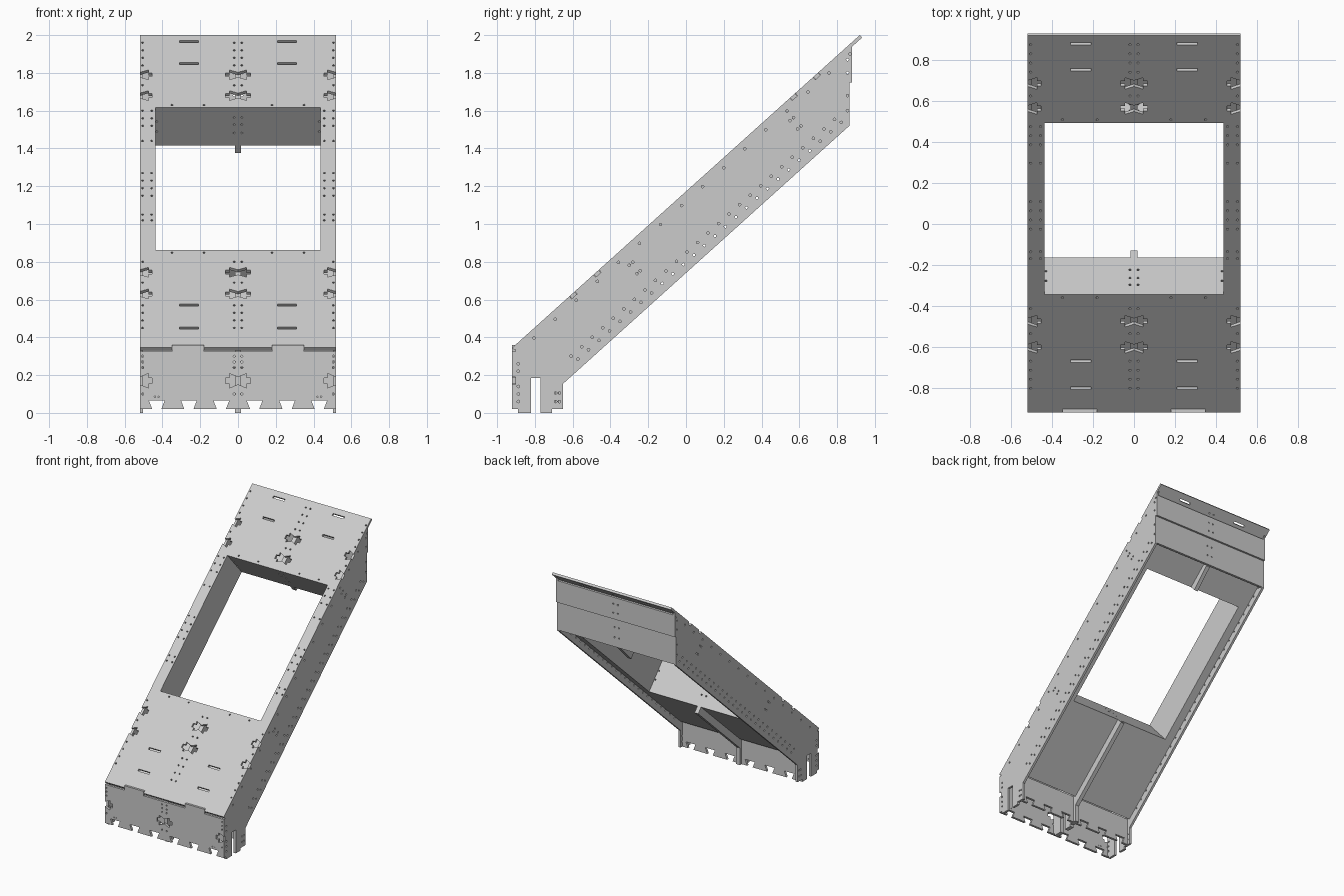
import bpy, bmesh
from math import sin, cos, pi, hypot
from mathutils import Vector

if "Cube" in bpy.data.objects:
    bpy.data.objects.remove(bpy.data.objects["Cube"])

RISE, RUN = 1.655, 1.84
LEN = hypot(RISE, RUN)
S, C = RISE / LEN, RUN / LEN
T = 0.018            # sheet thickness
IN, DEEP = 0.268, 0.321   # depth of inner skin and of side edges
W0, W1, WX = 0.775, 1.90, 0.438   # window limits


# Coordinate maps: two profile axes plus the extrusion axis
def YZ(y, z, x): return Vector((x, y, z))
def XZ(x, z, y): return Vector((x, y, z))
def XU(x, u, w): return Vector((x, -0.92 + u * C + w * S, 0.345 + u * S - w * C))
def XW(x, w, u): return XU(x, u, w)
def U(z): return (z - 0.345) / S


def P(u, w):
    v = XU(0, u, w)
    return (v.y, v.z)


def under_top(y):
    return 0.345 + (y + 0.92) * S / C - T / C


def prism(bm, pts, f, a, b):
    lo = [bm.verts.new(f(p, q, a)) for p, q in pts]
    hi = [bm.verts.new(f(p, q, b)) for p, q in pts]
    n = len(pts)
    bm.faces.new(lo[::-1])
    bm.faces.new(hi)
    for i in range(n):
        j = (i + 1) % n
        bm.faces.new((lo[i], lo[j], hi[j], hi[i]))


def mesh_object(name, prisms):
    bm = bmesh.new()
    for pr in prisms:
        prism(bm, *pr)
    bmesh.ops.recalc_face_normals(bm, faces=bm.faces)
    me = bpy.data.meshes.new(name)
    bm.to_mesh(me)
    bm.free()
    ob = bpy.data.objects.new(name, me)
    bpy.context.collection.objects.link(ob)
    return ob


def part(name, prisms, cuts=()):
    ob = mesh_object(name, prisms)
    if cuts:
        cutter = mesh_object(name + "_cutter", cuts)
        m = ob.modifiers.new("cut", 'BOOLEAN')
        m.operation, m.solver, m.object = 'DIFFERENCE', 'EXACT', cutter
        dg = bpy.context.evaluated_depsgraph_get()
        me = bpy.data.meshes.new_from_object(ob.evaluated_get(dg))
        ob.modifiers.clear()
        ob.data = me
        bpy.data.objects.remove(cutter)
    return ob


def rect(a, b, c, d):
    return [(a, c), (b, c), (b, d), (a, d)]


def dot(p, q, r=0.006):
    return [(p + r * cos(i * pi / 4), q + r * sin(i * pi / 4)) for i in range(8)]


def bow(x, q, h):
    half = [(0, .5 * h), (.045, h), (.045, .4 * h), (.066, .4 * h)]
    right = half + [(a, -b) for a, b in half[::-1]]
    left = [(-a, b) for a, b in right[::-1] if a > 0]
    return [(x + a, q + b) for a, b in right + left]


# Sloped top skin with window, slots, bow-tie openings and screw holes
cuts = [rect(-WX, WX, W0, W1)]
for z in (1.965, 1.85, 0.57, 0.45):
    for x in (-.26, .26):
        cuts.append(rect(x - .05, x + .05, U(z) - .008, U(z) + .008))
for z in (1.79, 1.68, 0.745, 0.63):
    cuts += [bow(x, U(z), .038) for x in (-.52, 0, .52)]
for z in (1.96, 1.92, 1.88, 1.84, 1.735, 0.80, 0.69, 0.57, 0.53, 0.49, 0.45):
    cuts += [dot(x, U(z)) for x in (-.505, -.02, .02, .505)]
for z in (1.6, 1.56, 1.52, 1.44, 1.27, 1.23, 1.19, 1.15, 1.05, 1.02):
    cuts += [dot(x, U(z)) for x in (-.505, -.457, .457, .505)]
for u in (W0 - .022, W1 + .022):
    cuts += [dot(x, u) for x in (-.35, -.18, .18, .35)]
part("top_skin", [(rect(-.52, .52, 0, LEN), XU, 0, T)],
     [(c, XU, -.02, .05) for c in cuts])

# Inner skin parallel to the top
part("inner_skin", [(rect(-.502, .502, .12, 2.13), XU, IN - T, IN)],
     [(rect(-WX, WX, W0, W1), XU, .2, .3)])

# Window frame boards
holes = [dot(x, w) for x in (-.02, .02) for w in (.07, .12, .18)]
holes += [dot(x, w) for x in (-.43, .43) for w in (.1, .17)]
for name, u in (("window_board_lower", W0 - T), ("window_board_upper", W1)):
    part(name, [(rect(-WX - T, WX + T, T, IN - T), XW, u, u + T)],
         [(h, XW, u - .02, u + .04) for h in holes])
for name, x in (("window_board_left", -WX - T), ("window_board_right", WX)):
    part(name, [(rect(x, x + T, W0, W1), XU, T, IN - T)])

# Side panels with slotted feet
foot = [(-.65, .155), (-.65, .02), (-.71, .02), (-.71, 0), (-.77, 0), (-.77, .185),
        (-.82, .185), (-.82, 0), (-.89, 0), (-.89, .02), (-.902, .02),
        (-.902, under_top(-.902))]
back = [(.88, under_top(.88)), (.88, 1.75), (.865, 1.75), (.865, 1.52)]
sides = [(foot + back, YZ, x, x + T) for x in (-.52, .52 - T)]
spots = []
for i in range(26):
    for du, w in ((-.008, IN - .026), (.008, IN + .01)):
        spots.append(P(.21 + i * .075 + du, w))
for u in (W0 - .01, W1 + .01):
    spots += [P(u + d, w) for w in (.09, .15) for d in (-.012, .012)]
spots += [P(.12 + i * .15, .04) for i in range(16)]
spots += [(-.888, z) for z in (.06, .1, .14, .22, .26)]
spots += [(y, z) for y in (-.69, -.67) for z in (.06, .105)]
spots += [(.855, z) for z in (1.6, 1.68, 1.8, 1.87)]
part("side_panels", sides, [(dot(y, z, .007), YZ, -.6, .6) for y, z in spots])

# Centre ribs above and below the window
part("rib_lower", [(foot + [P(W0 - T, T), P(W0 - T, IN), P(W0, IN), P(W0, DEEP)],
                    YZ, -.016, .016)])
part("rib_upper", [([P(W1 + T, T), P(W1 + T, IN), P(W1, IN), P(W1, DEEP), (.847, 1.52),
                     (.847, under_top(.847))], YZ, -.016, .016)])


# Front and rear foot panels with dovetail notches along the bottom
def notched(half, top):
    pts = [(half, top), (-half, top), (-half, .02)]
    for x in (-.43, -.26, -.088, .088, .26, .43):
        pts += [(x - .024, .02), (x - .042, .066), (x + .042, .066), (x + .024, .02)]
    return pts + [(half, .02)]


front_holes = [bow(x, .17, .038) for x in (-.52, 0, .52)]
front_holes += [dot(x, z) for x in (-.505, -.02, .02, .505) for z in (.1, .24, .27, .3)]
front_holes += [dot(x + d, .085, .004) for x in (-.43, .43) for d in (-.01, .01)]
part("front_panel", [(notched(.52, .325), XZ, -.92, -.902)],
     [(h, XZ, -.95, -.89) for h in front_holes])
part("front_tabs", [(rect(x - .085, x + .085, .325, .36), XZ, -.92, -.902)
                    for x in (-.265, .265)])
part("rear_foot_panel", [(notched(.502, .235), XZ, -.69, -.69 + T)])

# Two stacked back panels and the tabs of the inner skin
back_dots = [(x, z) for x in (-.02, .02) for z in (1.6, 1.68, 1.8, 1.87)]
for name, y, a, b in (("back_panel_lower", .847, 1.525, 1.75),
                      ("back_panel_upper", .862, 1.75, 1.922)):
    part(name, [(rect(-.502, .502, a, b), XZ, y, y + T)],
         [(dot(x, z), XZ, y - .02, y + .04) for x, z in back_dots if a < z < b])
part("inner_tabs", [(rect(x - .07, x + .07, 2.10, 2.13), XU, IN, IN + T)
                    for x in (-.36, -.14, .14, .36)])
